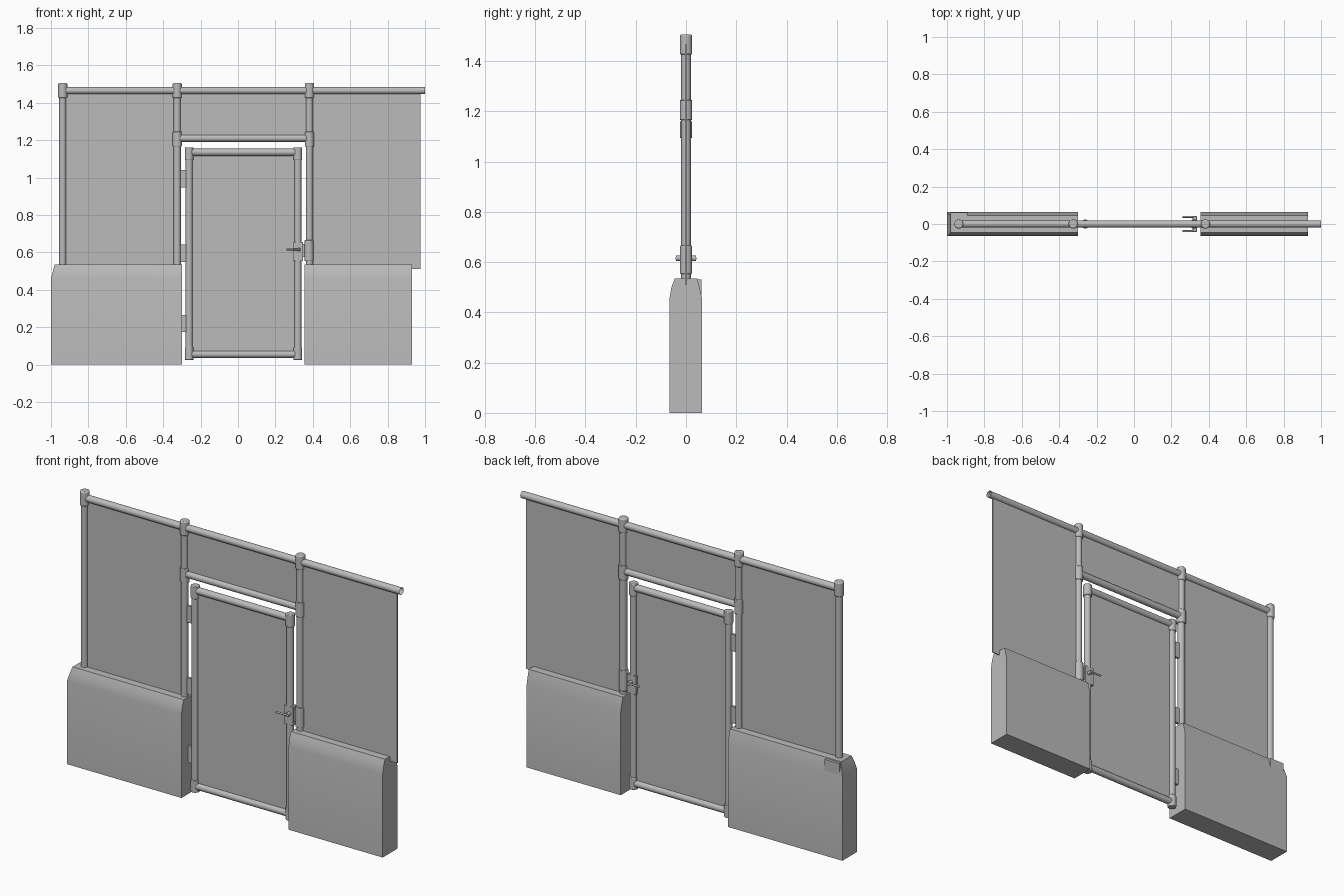
import bpy, bmesh, math
from mathutils import Vector

cube = bpy.data.objects.get("Cube")
if cube:
    bpy.data.objects.remove(cube, do_unlink=True)

grey = bpy.data.materials.new("plain grey")
grey.use_nodes = True
grey.diffuse_color = (0.5, 0.5, 0.5, 1)
grey.node_tree.nodes["Principled BSDF"].inputs["Base Color"].default_value = (0.5, 0.5, 0.5, 1)


def finish(obj, name, smooth=False):
    obj.name = name
    obj.data.materials.append(grey)
    if smooth:
        bpy.ops.object.shade_smooth_by_angle(angle=math.radians(35))
    return obj


def pipe(name, start, end, radius=0.019, fill='NGON', bevel=0):
    a, b = Vector(start), Vector(end)
    bpy.ops.mesh.primitive_cylinder_add(
        vertices=24, radius=radius, depth=(b - a).length, location=(a + b) / 2,
        rotation=(b - a).to_track_quat('Z', 'Y').to_euler(), end_fill_type=fill)
    obj = finish(bpy.context.object, name, True)
    if bevel:
        mod = obj.modifiers.new("rounded rim", 'BEVEL')
        mod.width, mod.segments = bevel, 2
    return obj


def box(name, x0, x1, z0, z1, thick, y=0):
    bpy.ops.mesh.primitive_cube_add(size=1, location=((x0 + x1) / 2, y, (z0 + z1) / 2))
    obj = bpy.context.object
    obj.scale = (x1 - x0, thick, z1 - z0)
    return finish(obj, name)


def barrier(name, x0, x1, slope_end=0.0):
    # Extruded block with sloping shoulders, optionally sloped at its outer end
    section = [(-0.065, 0), (-0.065, 0.46), (-0.058, 0.5), (-0.045, 0.535),
               (0.045, 0.535), (0.063, 0.46), (0.063, 0)]
    mesh = bpy.data.meshes.new(name)
    bm = bmesh.new()
    rings = []
    for x, slope in ((x0, slope_end), (x1, 0)):
        rings.append([bm.verts.new((x + slope * max(0, z - 0.46) / 0.075, y, z))
                      for y, z in section])
    n = len(section)
    for i in range(n):
        j = (i + 1) % n
        bm.faces.new((rings[0][i], rings[0][j], rings[1][j], rings[1][i]))
    # The end is split at the shoulder height so it stays flat
    for ring in rings:
        bm.faces.new((ring[0], ring[1], ring[5], ring[6]))
        bm.faces.new(ring[1:6])
    bmesh.ops.recalc_face_normals(bm, faces=bm.faces)
    bm.to_mesh(mesh)
    bm.free()
    obj = bpy.data.objects.new(name, mesh)
    bpy.context.collection.objects.link(obj)
    bpy.context.view_layer.objects.active = obj
    bpy.ops.object.select_all(action='DESELECT')
    obj.select_set(True)
    return finish(obj, name, True)


# Solid bases
barrier("right_base", -1.0, -0.30, 0.02)
barrier("left_base", 0.355, 0.93)
box("base_back_corner", -0.98, -0.89, 0.44, 0.53, 0.022, 0.05)

# Posts with top fittings
posts = {"outer": -0.937, "hinge": -0.325, "latch": 0.382}
for label, x in posts.items():
    pipe(label + "_post", (x, 0, 0.5), (x, 0, 1.48))
    pipe(label + "_post_cap", (x, 0, 1.425), (x, 0, 1.505), 0.0245, bevel=0.006)
    if label != "outer":
        pipe(label + "_post_tee", (x, 0, 1.165), (x, 0, 1.245), 0.0245, bevel=0.003)

# Horizontal rails
pipe("top_rail", (-0.937, 0, 1.465), (1.0, 0, 1.465), fill='NOTHING')
pipe("lintel_rail", (-0.325, 0, 1.21), (0.382, 0, 1.21))

# Flat infill panels
box("right_panel", -0.937, -0.325, 0.51, 1.465, 0.006)
box("transom_panel", -0.325, 0.382, 1.21, 1.465, 0.006)
box("left_panel", 0.382, 0.975, 0.51, 1.465, 0.006)

# Gate leaf
hinge_x, latch_x = -0.261, 0.32
box("gate_panel", hinge_x, latch_x, 0.055, 1.135, 0.006)
for label, x in (("hinge", hinge_x), ("latch", latch_x)):
    pipe("gate_" + label + "_stile", (x, 0, 0.03), (x, 0, 1.15))
    for level, z in (("lower", 0.058), ("upper", 1.127)):
        pipe(f"gate_{label}_{level}_corner", (x, 0, z - 0.034), (x, 0, z + 0.034),
             0.0235, bevel=0.003)
for label, z in (("bottom", 0.055), ("top", 1.135)):
    pipe("gate_" + label + "_rail", (hinge_x, 0, z), (latch_x, 0, z))

# Hinges
for i, z in enumerate((0.22, 0.595, 0.993)):
    box(f"hinge_{i + 1}", -0.32, -0.265, z - 0.046, z + 0.046, 0.014)

# Latch clamps, bolt and handles on both sides
pipe("latch_post_clamp", (0.38, 0, 0.553), (0.38, 0, 0.665), 0.0245, bevel=0.003)
box("latch_plate", 0.294, 0.348, 0.553, 0.655, 0.036)
box("latch_keeper", 0.345, 0.385, 0.575, 0.645, 0.014)
pipe("latch_spindle", (0.325, -0.04, 0.615), (0.325, 0.04, 0.615), 0.011)
for label, side in (("front", -1), ("back", 1)):
    pipe(label + "_handle", (0.26, side * 0.038, 0.615), (0.335, side * 0.038, 0.615), 0.005)
